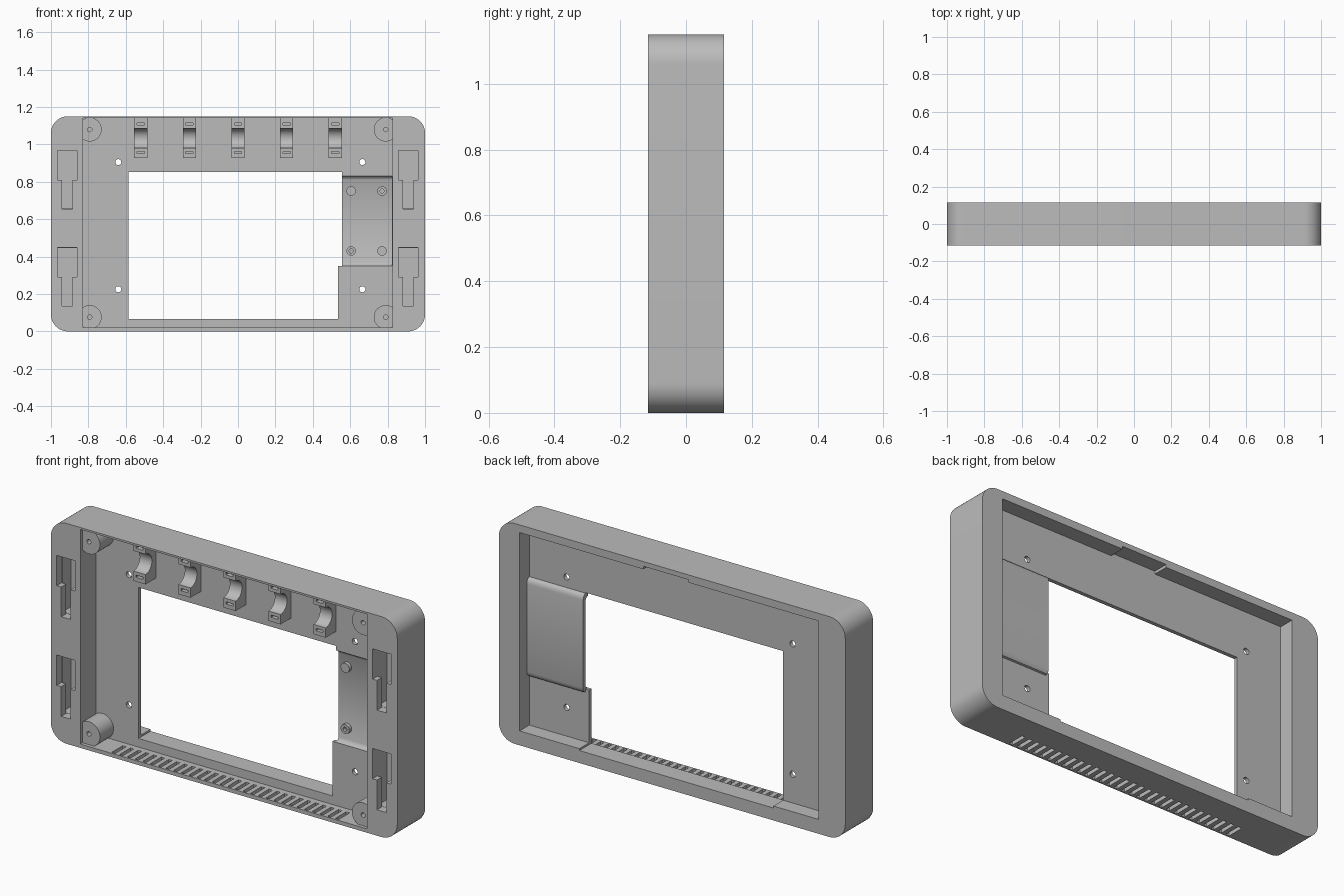
import bpy, bmesh, math

if "Cube" in bpy.data.objects:
    bpy.data.objects.remove(bpy.data.objects["Cube"])

grey = bpy.data.materials.new("mid_grey_plastic")
grey.diffuse_color = (0.5, 0.5, 0.5, 1)
grey.use_nodes = True
grey.node_tree.nodes["Principled BSDF"].inputs["Base Color"].default_value = grey.diffuse_color


def prisms(name, items):
    """Mesh of closed prisms; each item is (axis, outline, low, high)."""
    bm = bmesh.new()
    for axis, pts, lo, hi in items:
        if axis == 'x':
            ring = lambda d: [(d, a, b) for a, b in pts]
        else:
            ring = lambda d: [(a, d, b) for a, b in pts]
        low = [bm.verts.new(p) for p in ring(lo)]
        high = [bm.verts.new(p) for p in ring(hi)]
        bm.faces.new(low)
        bm.faces.new(high[::-1])
        n = len(pts)
        for i in range(n):
            j = (i + 1) % n
            bm.faces.new((low[j], low[i], high[i], high[j]))
    bmesh.ops.recalc_face_normals(bm, faces=bm.faces[:])
    mesh = bpy.data.meshes.new(name)
    bm.to_mesh(mesh)
    bm.free()
    mesh.materials.append(grey)
    ob = bpy.data.objects.new(name, mesh)
    bpy.context.collection.objects.link(ob)
    return ob


def rect(x0, x1, z0, z1):
    return [(x0, z0), (x1, z0), (x1, z1), (x0, z1)]


def arc(cx, cz, r, a0, a1, n):
    return [(cx + r * math.cos(math.radians(a0 + (a1 - a0) * i / n)),
             cz + r * math.sin(math.radians(a0 + (a1 - a0) * i / n))) for i in range(n + 1)]


def circle(cx, cz, r, n=32):
    return arc(cx, cz, r, 0, 360, n)[:-1]


def cut(ob, items):
    cutter = prisms("cutter", items)
    cutter.hide_render = True
    mod = ob.modifiers.new("cut", 'BOOLEAN')
    mod.operation = 'DIFFERENCE'
    mod.solver = 'EXACT'
    mod.object = cutter
    bpy.context.view_layer.objects.active = ob
    bpy.ops.object.modifier_apply(modifier=mod.name)
    bpy.data.objects.remove(cutter)


def smooth(ob):
    bpy.ops.object.select_all(action='DESELECT')
    ob.select_set(True)
    bpy.context.view_layer.objects.active = ob
    bpy.ops.object.shade_smooth_by_angle(angle=math.radians(30))


FRONT, BACK = -0.115, 0.115
PANEL_F, PANEL_B = 0.015, 0.035

# Rounded outer body
R = 0.09
outline = (arc(1 - R, 1.15 - R, R, 0, 90, 12) + arc(-1 + R, 1.15 - R, R, 90, 180, 12)
           + arc(-1 + R, R, R, 180, 270, 12) + arc(1 - R, R, R, 270, 360, 12))
body = prisms("case_body", [('y', outline, FRONT, BACK)])

# Front and back pockets leave a thin middle panel
cut(body, [('y', rect(-0.83, 0.825, 0.02, 1.14), -0.3, PANEL_F)])
back_outline = [(-0.845, 0.075), (0.88, 0.075), (0.88, 1.11), (0.165, 1.11),
                (0.165, 1.125), (-0.095, 1.125), (-0.095, 1.11), (-0.845, 1.11)]
cut(body, [('y', back_outline, PANEL_B, 0.3)])

# Screen window, merged with the opening behind the offset plate
window = [(-0.585, 0.065), (0.535, 0.065), (0.535, 0.35), (0.824, 0.35),
          (0.824, 0.83), (0.555, 0.83), (0.555, 0.853), (-0.585, 0.853)]
cut(body, [('y', window, -0.05, 0.2)])

# Panel screw holes
cut(body, [('y', circle(x, z, 0.016, 24), -0.05, 0.1)
           for x in (-0.64, 0.665) for z in (0.225, 0.905)])

# Ventilation slots in the floor
vents = []
for i in range(30):
    x = -0.645 + 1.29 * i / 29
    vents.append(('y', rect(x - 0.01, x + 0.01, -0.05, 0.05), -0.105, -0.015))
cut(body, vents)

# Keyhole hangers: entry hole and neck in front, wide cavity behind
key_front, key_cavity = [], []
for x in (-0.913, 0.91):
    for z in (0.135, 0.655):
        w, n, m, t = 0.053, 0.027, z + 0.155, z + 0.313
        key_front.append(('y', [(x - n, z), (x + n, z), (x + n, m), (x + w, m),
                                (x + w, t), (x - w, t), (x - w, m), (x - n, m)], -0.2, -0.07))
        key_cavity.append(('y', rect(x - w + 0.001, x + w - 0.001, z + 0.001, t - 0.001),
                           -0.075, 0.003))
cut(body, key_front)
cut(body, key_cavity)
smooth(body)

# Offset plate with sloped ends
plate_profile = [(0.035, 0.85), (0.045, 0.846), (0.053, 0.836), (0.056, 0.82),
                 (0.056, 0.362), (0.052, 0.346), (0.045, 0.337), (0.034, 0.334),
                 (0.016, 0.349), (0.024, 0.353), (0.032, 0.36), (0.037, 0.37),
                 (0.037, 0.81), (0.032, 0.82), (0.024, 0.827), (0.016, 0.832)]
plate = prisms("offset_plate", [('x', plate_profile, 0.555, 0.88)])
smooth(plate)

# Small standoffs on the plate, two of them drilled
for x, z, drilled in ((0.605, 0.75, False), (0.77, 0.75, True),
                      (0.605, 0.43, True), (0.77, 0.43, False)):
    post = prisms("plate_standoff", [('y', circle(x, z, 0.025), 0.018, 0.042)])
    if drilled:
        cut(post, [('y', circle(x, z, 0.011, 20), -0.05, 0.034)])
    smooth(post)

# Corner screw bosses
for x in (-0.793, 0.79):
    for z in (0.076, 1.079):
        boss = prisms("corner_boss", [('y', circle(x, z, 0.064, 48), -0.097, 0.02)])
        cut(boss, [('y', circle(x, z, 0.012, 20), -0.2, -0.02)])
        smooth(boss)

# Row of saddle clips with strap slots
saddle = ([(0.02, 0.928), (-0.07, 0.928)] + arc(-0.07, 1.032, 0.053, -90, 90, 20)
          + [(-0.07, 1.142), (0.02, 1.142)])
for i in range(5):
    x = -0.52 + 0.26 * i
    clip = prisms("saddle_clip", [('x', saddle, x - 0.035, x + 0.035)])
    cut(clip, [('y', rect(x - 0.02, x + 0.02, z - 0.006, z + 0.006), -0.2, -0.01)
               for z in (0.956, 1.108)])
    smooth(clip)
